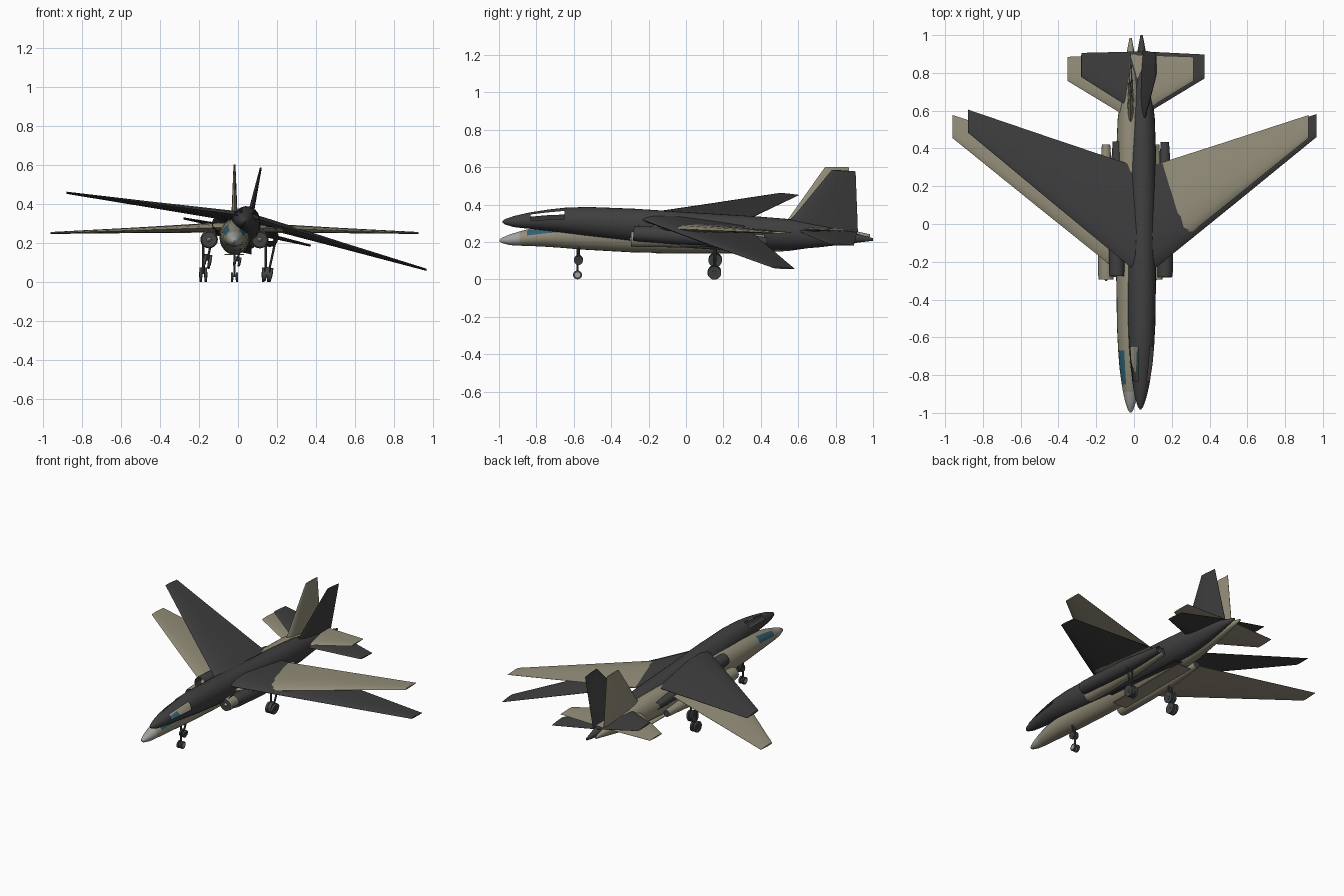
import bpy, bmesh, math
from mathutils import Matrix, Vector

if "Cube" in bpy.data.objects:
    bpy.data.objects.remove(bpy.data.objects["Cube"])


def material(name, rgb):
    m = bpy.data.materials.new(name)
    m.diffuse_color = (*rgb, 1)
    m.use_nodes = True
    m.node_tree.nodes["Principled BSDF"].inputs["Base Color"].default_value = m.diffuse_color
    return m


TAN = material("tan paint", (0.30, 0.275, 0.195))
DARK = material("charcoal paint", (0.05, 0.05, 0.05))
PALE = material("pale grey", (0.36, 0.36, 0.35))
GLASS = material("blue glass", (0.03, 0.115, 0.17))
RUBBER = material("tyre grey", (0.055, 0.06, 0.06))


def finish(bm, name, mats, matrix, angle=35):
    """Turn a bmesh into a placed, smooth-shaded object."""
    bmesh.ops.recalc_face_normals(bm, faces=bm.faces)
    me = bpy.data.meshes.new(name)
    bm.to_mesh(me)
    bm.free()
    me.transform(matrix)
    for m in mats:
        me.materials.append(m)
    ob = bpy.data.objects.new(name, me)
    bpy.context.collection.objects.link(ob)
    bpy.ops.object.select_all(action='DESELECT')
    ob.select_set(True)
    bpy.context.view_layer.objects.active = ob
    bpy.ops.object.shade_smooth_by_angle(angle=math.radians(angle))
    return ob


def loft(rings, cap_start=True, cap_end=True):
    """Skin a row of rings that share one point count."""
    bm = bmesh.new()
    rows = [[bm.verts.new(p) for p in ring] for ring in rings]
    for a, b in zip(rows, rows[1:]):
        for i in range(len(a)):
            j = (i + 1) % len(a)
            bm.faces.new((a[i], a[j], b[j], b[i]))
    if cap_start:
        bm.faces.new(rows[0])
    if cap_end:
        bm.faces.new(rows[-1])
    return bm


def ellipse(x, y, z, rx, rz, n=24):
    return [Vector((x + rx * math.cos(2 * math.pi * i / n), y,
                    z + rz * math.sin(2 * math.pi * i / n))) for i in range(n)]


# Unit section: position along the chord, height as a share of thickness
AIRFOIL = [(0, 0), (0.04, 0.22), (0.14, 0.42), (0.35, 0.5), (0.65, 0.32), (1, 0.03),
           (1, -0.03), (0.65, -0.32), (0.35, -0.5), (0.14, -0.42), (0.04, -0.22)]


def surface(sections, upright=False):
    """Loft an airfoil through (span, leading y, trailing y, offset, thickness)."""
    rings = []
    for s, y0, y1, off, t in sections:
        ring = []
        for u, v in AIRFOIL:
            y, h = y0 + (y1 - y0) * u, off + v * t
            ring.append(Vector((h, y, s)) if upright else Vector((s, y, h)))
        rings.append(ring)
    return loft(rings)


def cylinder_x(bm, x, y, z, r, width, index=0):
    """Add a short cylinder lying along x."""
    mat = Matrix.Translation((x, y, z)) @ Matrix.Rotation(math.pi / 2, 4, 'Y')
    res = bmesh.ops.create_cone(bm, cap_ends=True, segments=20, radius1=r, radius2=r,
                                depth=width, matrix=mat)
    for f in {f for v in res["verts"] for f in v.link_faces}:
        f.material_index = index


def strut(bm, x, y, z0, z1, r):
    bmesh.ops.create_cone(bm, cap_ends=True, segments=10, radius1=r, radius2=r, depth=z1 - z0,
                          matrix=Matrix.Translation((x, y, (z0 + z1) / 2)))


# Fuselage stations: y, centre z, half width, half height
BODY = [(-0.998, 0.207, 0.004, 0.004), (-0.985, 0.208, 0.014, 0.014),
        (-0.94, 0.212, 0.029, 0.029), (-0.89, 0.218, 0.040, 0.038),
        (-0.85, 0.223, 0.047, 0.044), (-0.76, 0.231, 0.059, 0.056),
        (-0.67, 0.236, 0.066, 0.067), (-0.55, 0.237, 0.072, 0.078),
        (-0.3, 0.233, 0.076, 0.088), (0.0, 0.229, 0.077, 0.091),
        (0.35, 0.230, 0.077, 0.090), (0.55, 0.234, 0.069, 0.082),
        (0.7, 0.236, 0.050, 0.062), (0.8, 0.236, 0.036, 0.044),
        (0.9, 0.235, 0.022, 0.024), (0.985, 0.234, 0.006, 0.007)]


def aircraft(tag, paint, nose_paint, glazed, M):
    # Fuselage with nose cone and side cockpit windows
    bm = loft([ellipse(0, y, z, rx, rz) for y, z, rx, rz in BODY])
    panes = []
    for f in bm.faces:
        c = f.calc_center_median()
        if c.y < -0.89:
            f.material_index = 1
        elif -0.85 < c.y < -0.67:
            zc = 0.227 if c.y < -0.76 else 0.2335
            el = math.degrees(math.atan2(c.z - zc, abs(c.x)))
            if 13 < el < 60:
                f.material_index = 2
                panes.append(f)
    if not glazed:  # open cockpit windows
        bmesh.ops.delete(bm, geom=panes, context='FACES')
    finish(bm, tag + "_fuselage", [paint, nose_paint, GLASS], M)

    # Belly door
    bm = bmesh.new()
    bmesh.ops.create_cube(bm, size=1, matrix=Matrix.Translation((0, 0.15, 0.139))
                          @ Matrix.Diagonal((0.10, 0.62, 0.004, 1)))
    finish(bm, tag + "_belly_door", [paint], M)

    # Fin
    bm = surface([(0.27, 0.50, 0.902, 0, 0.036), (0.335, 0.555, 0.896, 0, 0.032),
                  (0.60, 0.743, 0.87, 0, 0.010)], upright=True)
    finish(bm, tag + "_fin", [paint], M)

    for side, s in (("left", -1), ("right", 1)):
        # Swept wing
        bm = surface([(0, -0.30, 0.27, 0.278, 0.055),
                      (s * 0.08, -0.24, 0.298, 0.278, 0.052),
                      (s * 0.5, 0.097, 0.433, 0.264, 0.029),
                      (s * 0.943, 0.455, 0.577, 0.25, 0.010)])
        finish(bm, f"{tag}_wing_{side}", [paint], M)

        # Tailplane
        bm = surface([(0, 0.555, 0.897, 0.265, 0.026),
                      (s * 0.333, 0.757, 0.885, 0.265, 0.009)])
        finish(bm, f"{tag}_tailplane_{side}", [paint], M)

        # Engine nacelle
        x = s * 0.13
        shape = [(-0.295, 0.039), (-0.27, 0.042), (-0.05, 0.045), (0.15, 0.041),
                 (0.32, 0.029), (0.42, 0.022)]
        bm = loft([ellipse(x, y, 0.216, r, r, 20) for y, r in shape], False, False)
        finish(bm, f"{tag}_nacelle_{side}", [paint], M)
        if glazed:
            # Intake face, hub and exhaust plug
            bm = loft([ellipse(x, -0.291, 0.216, 0.0385, 0.0385, 20),
                       ellipse(x, -0.286, 0.216, 0.0385, 0.0385, 20)])
            finish(bm, f"{tag}_intake_{side}", [RUBBER], M)
            bm = loft([ellipse(x, -0.302, 0.216, 0.004, 0.004, 12),
                       ellipse(x, -0.29, 0.216, 0.012, 0.012, 12)])
            finish(bm, f"{tag}_intake_hub_{side}", [PALE], M)
            bm = loft([ellipse(x, 0.412, 0.216, 0.022, 0.022, 20),
                       ellipse(x, 0.416, 0.216, 0.022, 0.022, 20)])
            finish(bm, f"{tag}_exhaust_{side}", [RUBBER], M)

        # Main gear with twin wheels
        bm = bmesh.new()
        strut(bm, s * 0.16, 0.15, 0.04, 0.21, 0.006)
        for dx in (-0.013, 0.013):
            cylinder_x(bm, s * 0.16 + dx, 0.15, 0.036, 0.036, 0.014)
            cylinder_x(bm, s * 0.16 + dx, 0.15, 0.036, 0.014, 0.018, 1)
        finish(bm, f"{tag}_main_gear_{side}", [RUBBER, DARK], M)

    # Nose gear with twin wheels
    bm = bmesh.new()
    strut(bm, 0, -0.58, 0.024, 0.18, 0.006)
    for dx in (-0.012, 0.012):
        cylinder_x(bm, dx, -0.58, 0.024, 0.024, 0.011)
        cylinder_x(bm, dx, -0.58, 0.024, 0.014, 0.014, 1)
    finish(bm, tag + "_nose_gear", [RUBBER, PALE if glazed else DARK], M)


# Level tan aircraft, and a charcoal one rolled and pitched just above it
aircraft("tan", TAN, PALE, True, Matrix.Translation((-0.018, 0, 0)))
tilt = Matrix.Rotation(math.radians(-3.5), 4, 'X') @ Matrix.Rotation(math.radians(12.1), 4, 'Y')
aircraft("charcoal", DARK, DARK, False,
         Matrix.Translation((0.035, 0.015, 0.25)) @ tilt @ Matrix.Translation((0, 0, -0.21)))
